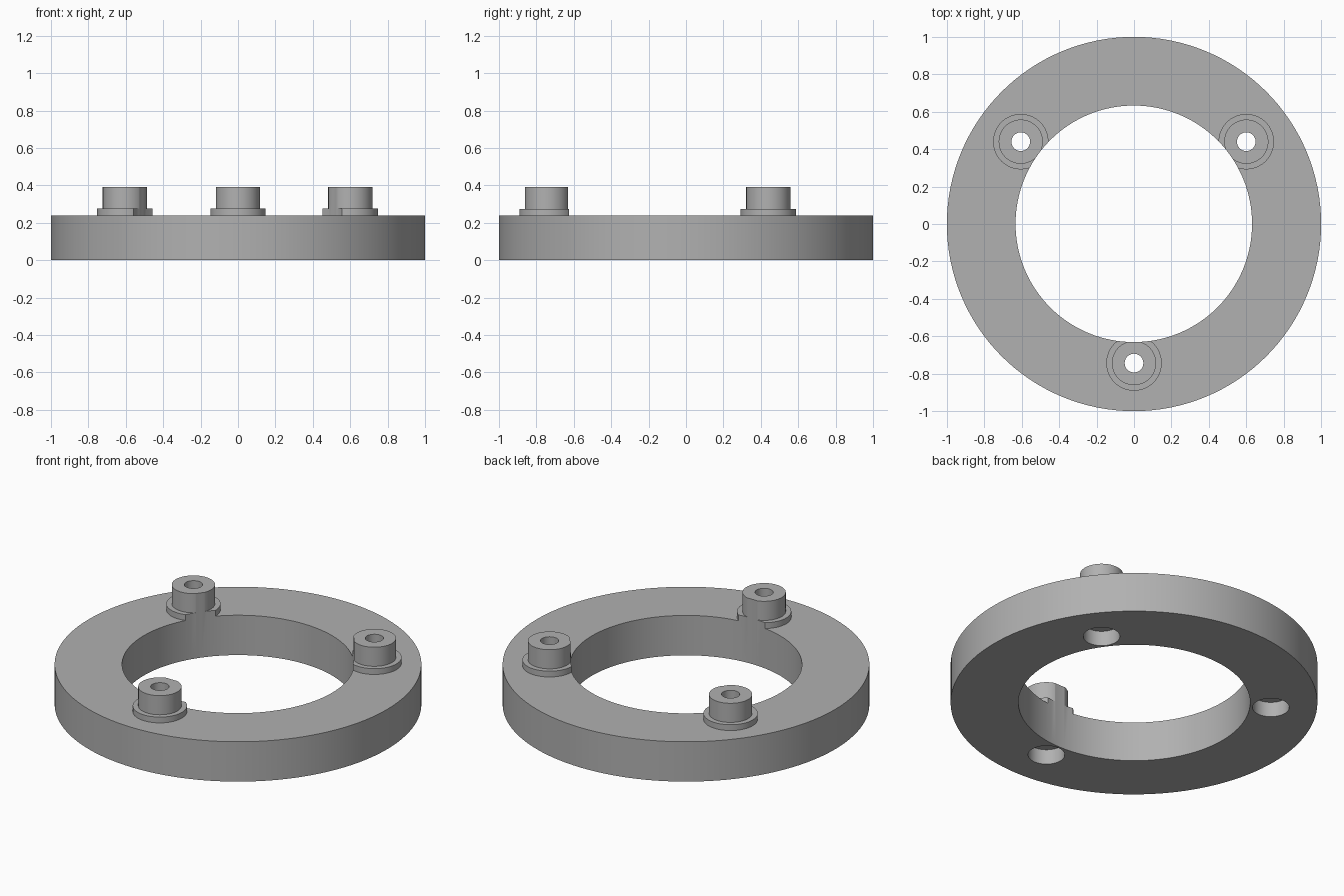
import bpy
import math

cube = bpy.data.objects.get("Cube")
if cube:
    bpy.data.objects.remove(cube, do_unlink=True)

HEIGHT = 0.24
BORE = 0.632
MOUNTS = [(-0.605, 0.44), (0.6, 0.44), (0.0, -0.743)]

grey = bpy.data.materials.new("plain grey")
grey.use_nodes = True
colour = (0.44, 0.44, 0.44, 1)
grey.diffuse_color = colour
grey.node_tree.nodes["Principled BSDF"].inputs["Base Color"].default_value = colour


def cylinder(name, radius, low, high, centre=(0, 0), sides=64):
    bpy.ops.mesh.primitive_cylinder_add(
        vertices=sides, radius=radius, depth=high - low,
        location=(*centre, (low + high) / 2))
    part = bpy.context.object
    part.name = name
    part.data.materials.append(grey)
    return part


def combine(body, tool, operation):
    mod = body.modifiers.new(operation, "BOOLEAN")
    mod.operation = operation
    mod.solver = "EXACT"
    mod.object = tool
    bpy.context.view_layer.objects.active = body
    bpy.ops.object.modifier_apply(modifier=mod.name)
    bpy.data.objects.remove(tool, do_unlink=True)


# Ring plate with three stepped bosses
ring = cylinder("mounting_ring", 1, 0, HEIGHT, sides=128)
for spot in MOUNTS:
    combine(ring, cylinder("flange", 0.148, 0.15, 0.275, spot), "UNION")
    combine(ring, cylinder("boss", 0.118, 0.17, 0.39, spot), "UNION")

# Central bore also trims the inner edges of the flanges
combine(ring, cylinder("bore", BORE, -0.1, 0.6, (-0.001, 0.001), sides=128), "DIFFERENCE")

# Bolt holes with counterbores underneath
for spot in MOUNTS:
    combine(ring, cylinder("bolt_hole", 0.05, -0.1, 0.6, spot, 32), "DIFFERENCE")
    combine(ring, cylinder("counterbore", 0.1, -0.1, 0.09, spot), "DIFFERENCE")

bpy.ops.object.select_all(action="DESELECT")
ring.select_set(True)
bpy.context.view_layer.objects.active = ring
bpy.ops.object.shade_smooth_by_angle(angle=math.radians(30))
